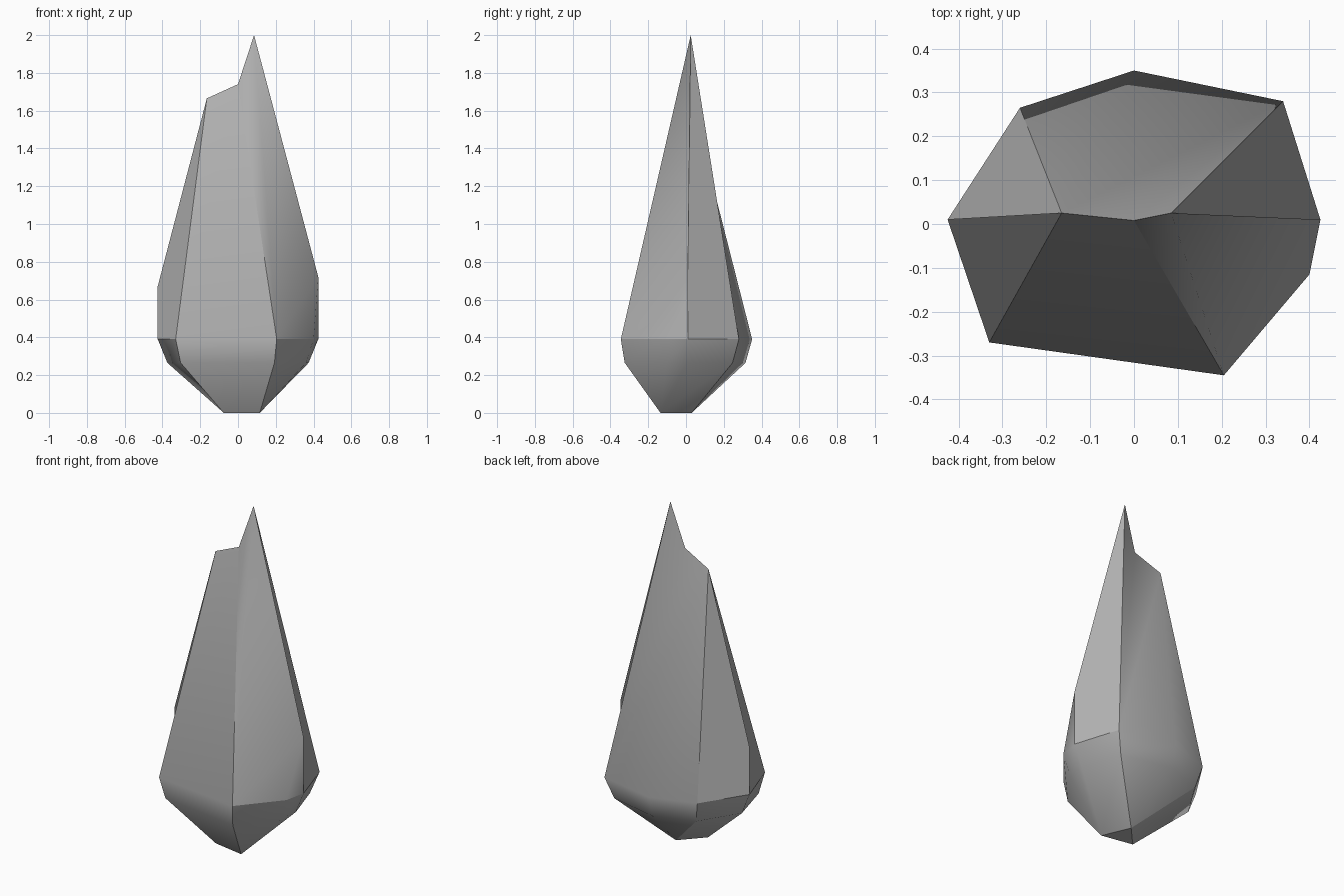
import bpy, bmesh

if "Cube" in bpy.data.objects:
    bpy.data.objects.remove(bpy.data.objects["Cube"])

# Widest girdle of the shard, counter-clockwise from front left
girdle_xy = [(-.33, -.27), (.205, -.345), (.40, -.115), (.425, .01),
             (.34, .28), (0, .35), (-.26, .265), (-.425, .01)]
taper = [.92, .94, .90, .88, .88, .90, .89, .88]

bm = bmesh.new()
V = bm.verts.new
g = [V((x, y, .39)) for x, y in girdle_xy]
lower = [V((x * t, y * t, .265)) for (x, y), t in zip(girdle_xy, taper)]

# Triangular foot, and which foot corner each lower corner runs to
front_left, front_right, back = V((-.075, -.10, 0)), V((.115, -.135, 0)), V((.045, .03, 0))
foot = [front_left, front_right, front_right, front_right, back, back, back, front_left]

# Broken top ridge and the two side shoulders
tip, notch, stub = V((.085, .025, 2)), V((0, .008, 1.74)), V((-.165, .025, 1.665))
right, left = V((.425, .01, .72)), V((-.425, .01, .67))


def face(*verts):
    bm.faces.new(list(dict.fromkeys(verts))).smooth = True


def crease(*path):
    for a, b in zip(path, path[1:]):
        edge = bm.edges.get((a, b))
        if edge:
            edge.smooth = False


# Underside
for i in range(8):
    j = (i + 1) % 8
    face(g[j], g[i], lower[i], lower[j])
    face(lower[j], lower[i], foot[i], foot[j])
face(back, front_right, front_left)

# Upper facets: front, right, back, left
for f in [(g[0], g[1], notch, stub),
          (g[1], tip, notch), (g[1], right, tip), (g[1], g[2], right), (g[2], g[3], right),
          (g[3], g[4], tip, right),
          (g[4], notch, tip), (g[4], stub, notch), (g[4], g[5], stub), (g[5], g[6], stub),
          (g[6], g[7], left, stub), (g[7], g[0], stub, left)]:
    face(*f)

# Hard edges between the main facets; everything else is smooth
crease(tip, notch, stub, left, g[7])
crease(tip, right, g[3])
crease(tip, g[4])
crease(notch, g[1])
crease(stub, g[0])
crease(stub, g[6])
crease(g[1], g[2], g[3], g[4])
crease(g[6], g[7], g[0])
crease(front_left, front_right, back, front_left)
for i in (0, 1, 4, 6):
    crease(g[i], lower[i], foot[i])

bmesh.ops.recalc_face_normals(bm, faces=bm.faces[:])
mesh = bpy.data.meshes.new("crystal_shard")
bm.to_mesh(mesh)
bm.free()

# Dark grey stone
stone = bpy.data.materials.new("dark_stone")
stone.diffuse_color = (.45, .45, .45, 1)
stone.use_nodes = True
stone.node_tree.nodes["Principled BSDF"].inputs["Base Color"].default_value = stone.diffuse_color
mesh.materials.append(stone)
shard = bpy.data.objects.new("crystal_shard", mesh)
bpy.context.collection.objects.link(shard)
